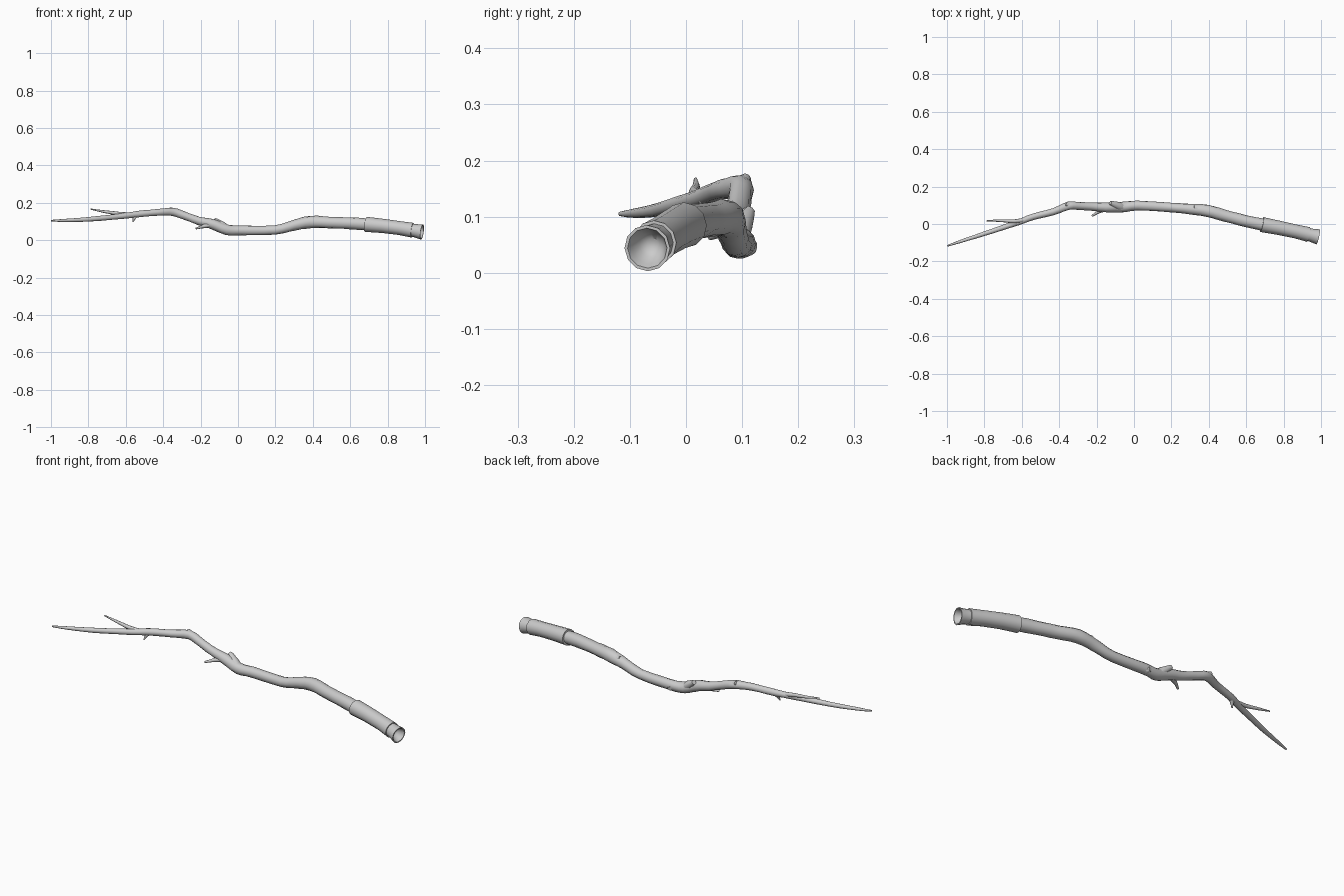
import bpy, bmesh, math, random
from mathutils import Vector

random.seed(4)
SIDES = 12

def make_object(name, rings, cap_start=True, cap_end=True, angle=50):
    """Skin a list of point rings into a smooth-shaded tube."""
    bm = bmesh.new()
    vs = [[bm.verts.new(p) for p in ring] for ring in rings]
    for a, b in zip(vs, vs[1:]):
        n = len(a)
        for i in range(n):
            bm.faces.new((a[i], a[(i + 1) % n], b[(i + 1) % n], b[i]))
    if cap_start:
        bm.faces.new(vs[0][::-1])
    if cap_end:
        bm.faces.new(vs[-1])
    bmesh.ops.recalc_face_normals(bm, faces=bm.faces)
    me = bpy.data.meshes.new(name)
    bm.to_mesh(me)
    bm.free()
    ob = bpy.data.objects.new(name, me)
    bpy.context.collection.objects.link(ob)
    bpy.context.view_layer.objects.active = ob
    ob.select_set(True)
    bpy.ops.object.shade_smooth_by_angle(angle=math.radians(angle))
    ob.select_set(False)
    return ob

def ring(centre, tangent, r, sides, rough=0.0):
    u = tangent.cross(Vector((0, 0, 1)))
    if u.length < 0.05:
        u = tangent.cross(Vector((0, 1, 0)))
    u.normalize()
    v = u.cross(tangent).normalized()
    out = []
    for i in range(sides):
        a = 2 * math.pi * i / sides
        k = r * (1 + random.uniform(-rough, rough))
        out.append(centre + (u * math.cos(a) + v * math.sin(a)) * k)
    return out

def spline(pts, steps):
    """Catmull-Rom through (x, y, z, radius) points."""
    p = [Vector(q) for q in pts]
    p = [p[0] * 2 - p[1]] + p + [p[-1] * 2 - p[-2]]
    out = []
    for i in range(1, len(p) - 2):
        a, b, c, d = p[i - 1:i + 3]
        for s in range(steps):
            t = s / steps
            out.append(0.5 * (2 * b + (c - a) * t + (2 * a - 5 * b + 4 * c - d) * t * t
                              + (3 * b - a - 3 * c + d) * t ** 3))
    return out + [p[-2]]

def branch(name, pts, sides=8, steps=3, rough=0.04):
    path = spline(pts, steps)
    pos = [q.to_3d() for q in path]
    rings = []
    for i, q in enumerate(path):
        t = (pos[min(i + 1, len(pos) - 1)] - pos[max(i - 1, 0)]).normalized()
        rings.append(ring(pos[i], t, max(q[3], 0.002), sides, rough))
    return make_object(name, rings)

# Main crooked stick, thin tip to thick handle end
branch("stick", [
    (-0.998, -0.117, 0.105, 0.004), (-0.93, -0.094, 0.106, 0.008),
    (-0.80, -0.052, 0.112, 0.012), (-0.62, 0.008, 0.129, 0.015),
    (-0.54, 0.038, 0.139, 0.017), (-0.43, 0.066, 0.149, 0.018),
    (-0.35, 0.097, 0.152, 0.022), (-0.29, 0.096, 0.133, 0.021),
    (-0.21, 0.092, 0.104, 0.022), (-0.13, 0.088, 0.084, 0.027),
    (-0.06, 0.090, 0.056, 0.028), (0.02, 0.098, 0.053, 0.026),
    (0.20, 0.088, 0.055, 0.025), (0.30, 0.080, 0.080, 0.028),
    (0.39, 0.071, 0.098, 0.033), (0.49, 0.043, 0.095, 0.031),
    (0.60, 0.015, 0.091, 0.032), (0.72, -0.010, 0.083, 0.033)], sides=SIDES)

# Twigs, thorns and broken stubs: name -> path with radii
twigs = {
    "fork_twig": [(-0.57, 0.025, 0.135, 0.012), (-0.64, 0.015, 0.143, 0.010),
                  (-0.72, 0.018, 0.154, 0.007), (-0.788, 0.017, 0.167, 0.003)],
    "thorn": [(-0.545, 0.036, 0.135, 0.014), (-0.555, 0.029, 0.117, 0.008),
              (-0.562, 0.021, 0.098, 0.003)],
    "side_twig": [(-0.14, 0.085, 0.085, 0.017), (-0.185, 0.068, 0.074, 0.010),
                  (-0.224, 0.043, 0.063, 0.005)],
    "upper_stub": [(-0.07, 0.090, 0.065, 0.025), (-0.10, 0.102, 0.090, 0.019),
                   (-0.126, 0.113, 0.110, 0.011)],
    "elbow_stub": [(-0.32, 0.096, 0.143, 0.018), (-0.35, 0.102, 0.159, 0.014),
                   (-0.367, 0.106, 0.168, 0.010)],
    "back_knot": [(0.02, 0.095, 0.050, 0.025), (0.012, 0.110, 0.047, 0.020),
                  (0.008, 0.124, 0.045, 0.010)],
    "bend_knot": [(0.36, 0.075, 0.088, 0.028), (0.335, 0.085, 0.102, 0.018),
                  (0.32, 0.089, 0.109, 0.009)],
}
for name, pts in twigs.items():
    branch(name, pts)

# Handle parts turned around a common axis: (distance 0..1, radius)
A, B = Vector((0.684, -0.003, 0.085)), Vector((0.984, -0.069, 0.044))

def turned(name, profile, cap_start, cap_end):
    axis = B - A
    def centre(t):
        return A + axis * t + Vector((0, 0.003, 0.005)) * math.sin(math.pi * t)
    rings = [ring(centre(t), axis.normalized(), r, SIDES) for t, r in profile]
    make_object(name, rings, cap_start, cap_end, 40)

# Grip sleeve with a rolled rim at each end
turned("grip_sleeve", [(0, 0.034), (0, 0.041), (0.05, 0.040), (0.3, 0.038),
                       (0.6, 0.037), (0.79, 0.039), (0.83, 0.040), (0.83, 0.034)], True, True)
# Flared, hollowed pommel
turned("pommel", [(0.80, 0.034), (0.86, 0.035), (0.94, 0.038), (1.0, 0.0415),
                  (1.0, 0.036), (0.96, 0.031), (0.90, 0.022), (0.87, 0.010)], True, True)
